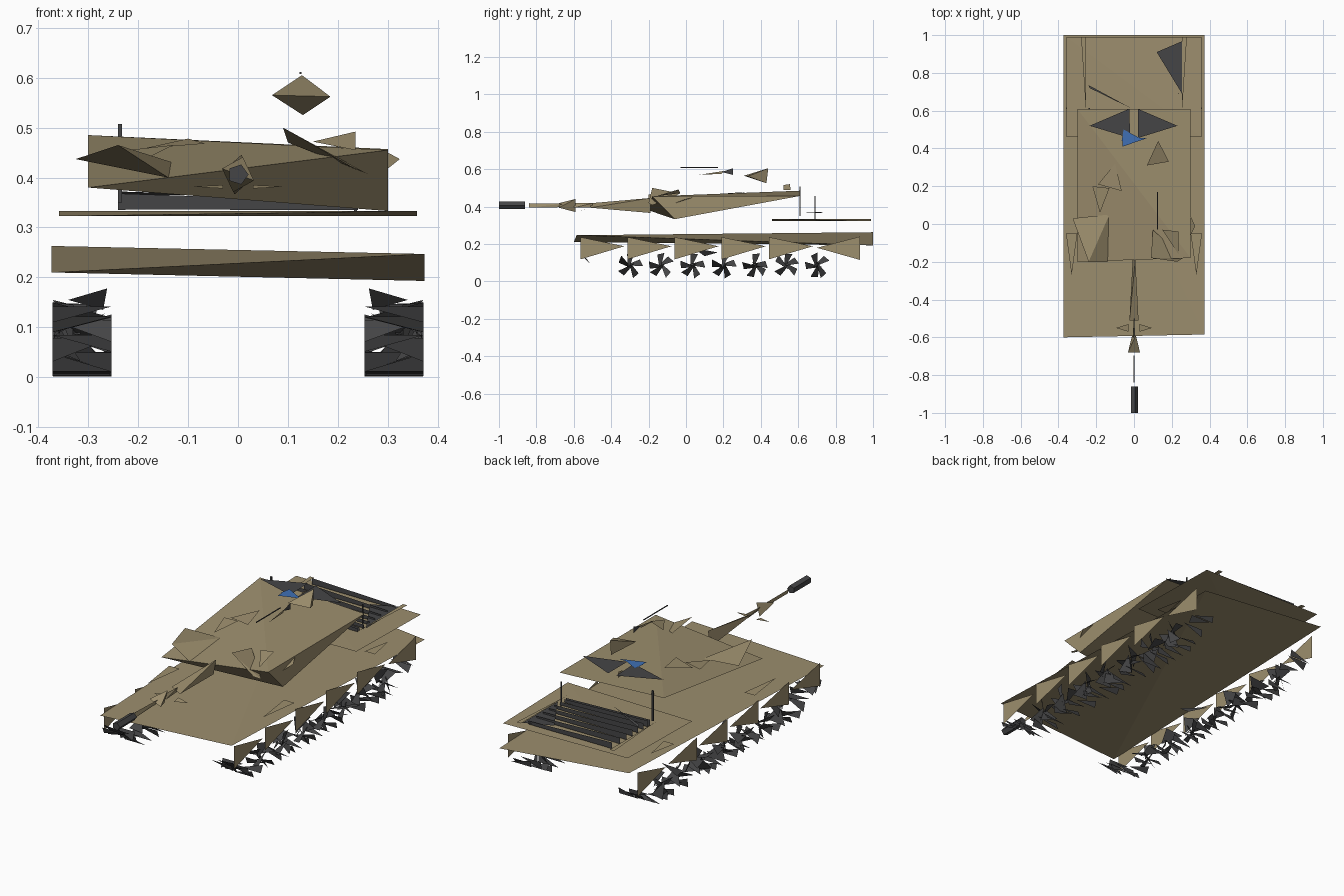
import bpy, bmesh, math, random
from mathutils import Vector

cube = bpy.data.objects.get("Cube")
if cube:
    bpy.data.objects.remove(cube, do_unlink=True)
random.seed(4)


def make_material(name, red, green, blue):
    material = bpy.data.materials.new(name)
    colour = (red, green, blue, 1)
    material.diffuse_color = colour
    material.use_nodes = True
    material.node_tree.nodes["Principled BSDF"].inputs["Base Color"].default_value = colour
    return material


tan = make_material("sand tan", .335, .272, .155)
dark = make_material("dark grey", .06, .06, .062)
blue = make_material("signal blue", .05, .16, .46)


def finish(name, mesh_data, material, mirrored=False):
    mesh = bpy.data.meshes.new(name)
    mesh_data.to_mesh(mesh)
    mesh_data.free()
    mesh.materials.append(material)
    part = bpy.data.objects.new(name, mesh)
    bpy.context.collection.objects.link(part)
    if mirrored:
        modifier = part.modifiers.new("mirror", "MIRROR")
        modifier.use_mirror_merge = False
    return part


def facets(name, material, triangles, mirrored=False):
    """Separate flat plates, all in one object."""
    mesh_data = bmesh.new()
    for corners in triangles:
        mesh_data.faces.new([mesh_data.verts.new(corner) for corner in corners])
    return finish(name, mesh_data, material, mirrored)


def solid(name, material, *corners):
    """Faceted block wrapped round its corner points."""
    mesh_data = bmesh.new()
    for corner in corners:
        mesh_data.verts.new(corner)
    bmesh.ops.convex_hull(mesh_data, input=mesh_data.verts)
    bmesh.ops.recalc_face_normals(mesh_data, faces=mesh_data.faces)
    return finish(name, mesh_data, material)


def box(name, material, low, high):
    return solid(name, material, *[(x, y, z) for x in (low[0], high[0])
                                   for y in (low[1], high[1]) for z in (low[2], high[2])])


def gun_wedge(name, front, half_width, back, half_height):
    """Gun section: level edge in front, upright edge behind."""
    bore = .406
    return solid(name, tan, (-half_width, front, bore + .012), (half_width, front, bore - .012),
                 (half_width * .3, back, bore + half_height),
                 (-half_width * .3, back, bore - half_height))


# Hull, turret and rear deck wedges
side = .373
solid("hull", tan, (-side, -.6, .21), (side, -.585, .247), (-side, 1, .263), (side, 1, .193))
solid("turret", tan, (-.3, -.2, .38), (.3, -.18, .455), (.3, -.06, .333),
      (-.3, .61, .485), (.3, .61, .457))
solid("rear_deck", tan, (-.358, .46, .323), (.358, .46, .333), (-.358, .99, .333), (.358, .99, .323))
facets("deck_rails", tan, [[(.255, .61, .35), (.28, .99, .35), (.255, .99, .35)]], True)

# Engine grille slats
slats = []
for y in (.64, .655, .69, .735, .78, .83, .885, .95):
    slats.append([(-.24, y, .335), (-.24, y, .368), (.24, y, .352)])
    slats.append([(-.24, y, .336), (.24, y, .335), (.24, y, .352)])
facets("grille_slats", dark, slats)
facets("grille_cover", dark, [[(.12, .91, .344), (.26, .97, .344), (.26, .68, .344)]])

# Gun, from the turret forward
gun_wedge("gun_sleeve", -.51, .024, -.19, .04)
gun_wedge("gun_neck", -.6, .006, -.5, .012)
gun_wedge("bore_evacuator", -.68, .032, -.59, .035)
gun_wedge("gun_barrel", -.84, .003, -.66, .009)
muzzle = []
for turn in range(5):
    angle = math.tau * turn / 5
    for y in (-1, -.86):
        muzzle.append((.021 * math.cos(angle), y, .406 + .021 * math.sin(angle)))
solid("muzzle", dark, *muzzle)
facets("gun_fittings", tan, [[(.03, -.53, .385), (.03, -.57, .378), (.095, -.55, .382)]], True)

# Turret blocks and hatches
solid("side_bin", tan, (-.325, .03, .437), (-.24, -.2, .465), (-.13, .05, .43), (-.14, -.2, .4))
solid("front_hatch", tan, (.09, -.18, .5), (.1, -.03, .47), (.23, -.2, .42), (.26, -.18, .407))
facets("roof_plates", tan, [
    [(-.1, .32, .478), (-.19, .21, .458), (-.065, .175, .468)],
    [(-.22, .2, .455), (-.13, .19, .465), (-.18, .06, .44)],
    [(.15, -.03, .472), (.235, -.04, .492), (.235, -.16, .455)],
    [(.3, .04, .45), (.324, -.01, .437), (.3, -.06, .418)]])
solid("gun_shield", tan, (.128, .44, .605), (.068, .31, .565), (.185, .33, .562), (.13, .43, .525))
facets("roof_sight", tan, [[(0, .52, .49), (0, .56, .49), (0, .555, .52), (0, .52, .515)]])
box("machine_gun", dark, (.123, -.03, .607), (.127, .17, .611))
facets("gun_mount", dark, [[(.126, .19, .585), (.126, .25, .605), (.126, .25, .57)]])
facets("gun_feed", tan, [[(.126, .07, .57), (.126, .2, .59), (.126, .19, .575)]])

# Roof panels and marker
facets("roof_panels", dark, [
    [(-.235, .52, .528), (-.02, .455, .528), (-.025, .61, .528)],
    [(.23, .52, .528), (.02, .61, .528), (.02, .455, .528)]])
facets("roof_marker", blue, [
    [(-.06, .41, .531), (.07, .455, .531), (-.06, .46, .531)],
    [(-.055, .5, .532), (-.065, .44, .532), (.03, .455, .532)]])

# Aerials and stowed rod
box("right_aerial", dark, (-.24, .607, .35), (-.232, .613, .507))
box("left_aerial", dark, (.232, .687, .33), (.238, .692, .458))
facets("stowed_rod", dark, [[(-.24, .735, .365), (-.235, .72, .372), (-.01, .61, .365)]])

# Side skirts: wedge plates in a row, the last one turned round
skirts = []
for number in range(5):
    start = -.565 + number * .252
    skirts.append([(side, start, .237), (side, start, .118), (side, start + .235, .188)])
skirts.append([(side, .93, .24), (side, .7, .18), (side, .93, .115)])
facets("side_skirts", tan, skirts, True)
facets("fender_brackets", tan, [
    [(.3, .61, .262), (.36, .61, .262), (.33, .76, .262)],
    [(.3, -.05, .262), (.36, -.05, .262), (.33, -.27, .262)]], True)

# Track links: cross blades spaced along the lower run and both rising ends
inner, outer = .253, side - .002
run = [Vector(point) for point in ((-.57, .11), (-.4, .012), (.74, .002), (.95, .115))]
links = []
for start, end, count in zip(run, run[1:], (5, 20, 5)):
    for number in range(count):
        foot = start.lerp(end, number / count)
        top = foot + Vector((random.uniform(-.025, .025), random.uniform(.03, .048)))
        near, far = random.choice(((inner, outer), (outer, inner)))
        links.append([(near, *foot), (near, *top), (far, *random.choice((foot, top)))])
facets("track_links", dark, links, True)

# Road wheels: broad blades round each axle
wheels = []
for number in range(7):
    axle = Vector((0, -.3 + number * .167, .085))

    def rim(x, angle, radius):
        return axle + Vector((x, radius * math.cos(angle), radius * math.sin(angle)))

    for blade in range(5):
        angle = math.tau * blade / 5 + random.uniform(-.4, .4)
        depth = random.uniform(inner, outer)
        wheels.append([rim(outer, angle, .07), rim(depth, angle + .6, .062),
                       rim(random.uniform(.3, outer), angle + math.pi, .025)])
wheels.append([(outer, -.57, .15), (outer, -.51, .09), (inner, -.53, .12)])
wheels.append([(.262, .04, .178), (.34, .17, .155), (.27, .1, .135)])
facets("road_wheels", dark, wheels, True)
